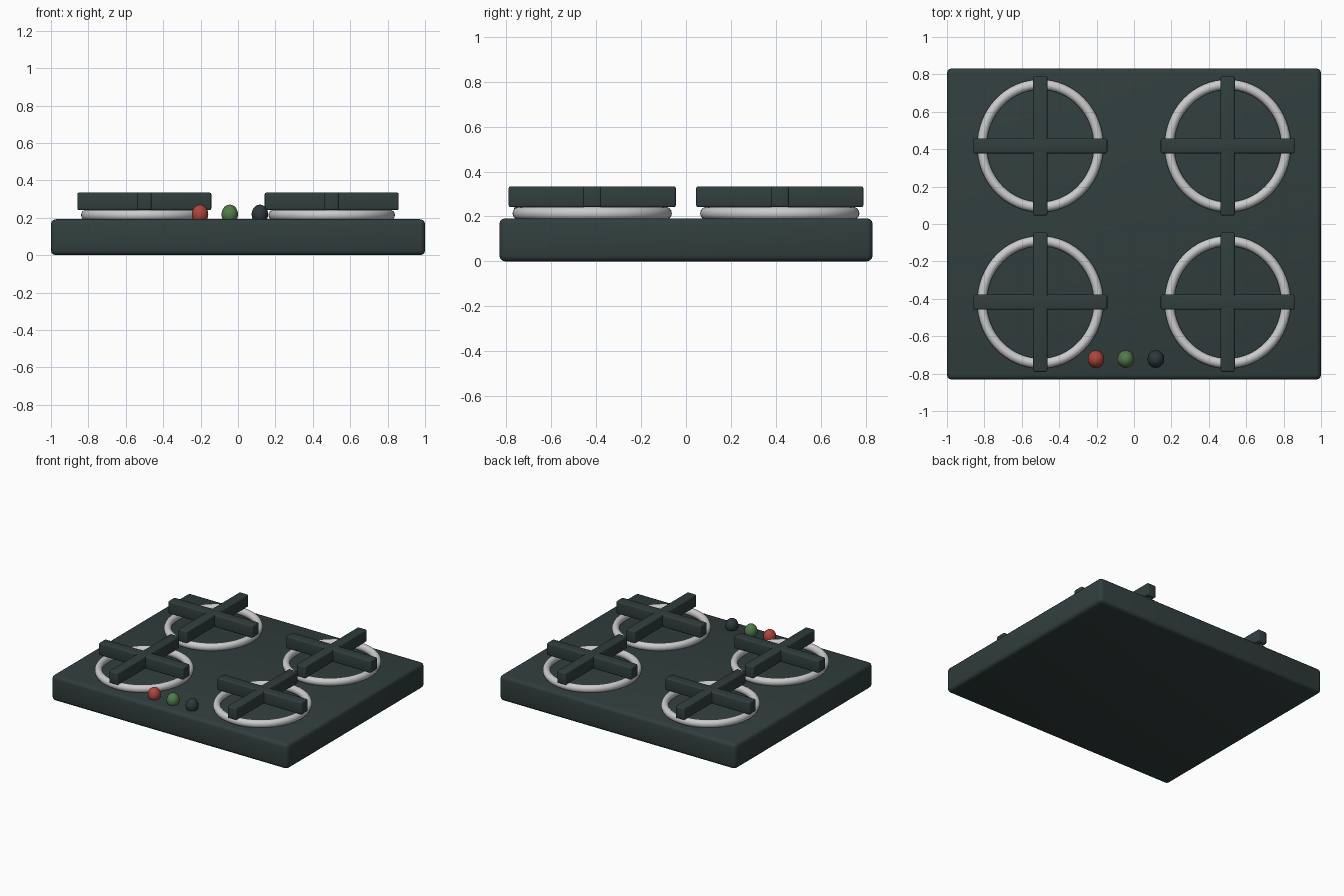
import bpy, math

if "Cube" in bpy.data.objects:
    bpy.data.objects.remove(bpy.data.objects["Cube"])


def material(name, rgb):
    m = bpy.data.materials.new(name)
    m.diffuse_color = (*rgb, 1)
    m.use_nodes = True
    m.node_tree.nodes["Principled BSDF"].inputs["Base Color"].default_value = m.diffuse_color
    return m


DARK = material("dark slate", (0.030, 0.048, 0.047))
STEEL = material("light steel", (0.60, 0.60, 0.61))
RED = material("red", (0.42, 0.062, 0.045))
GREEN = material("green", (0.085, 0.20, 0.068))
BLACK = material("blue black", (0.026, 0.040, 0.044))


def finish(name, mat):
    ob = bpy.context.object
    ob.name = name
    ob.data.materials.append(mat)
    bpy.ops.object.shade_smooth_by_angle(angle=math.radians(40))
    return ob


def box(name, loc, size, bevel, mat):
    bpy.ops.mesh.primitive_cube_add(size=1, location=loc)
    ob = bpy.context.object
    ob.scale = size
    bpy.ops.object.transform_apply(location=False, rotation=False, scale=True)
    mod = ob.modifiers.new("bevel", 'BEVEL')
    mod.width = bevel
    mod.segments = 3
    bpy.ops.object.modifier_apply(modifier=mod.name)
    return finish(name, mat)


# Hob body
box("hob_body", (0, 0, 0.096), (2.0, 1.664, 0.192), 0.026, DARK)

# Four burners: steel ring with a crossed pan support on top
for sx, side in ((-1, "left"), (1, "right")):
    for sy, row in ((-1, "front"), (1, "back")):
        x, y = sx * 0.501, sy * 0.418
        tag = f"{row}_{side}"
        bpy.ops.mesh.primitive_torus_add(
            location=(x, y, 0.214), major_radius=0.312, minor_radius=0.026,
            major_segments=64, minor_segments=16)
        bpy.context.object.scale = (1, 1.05, 1.1)
        finish(f"burner_ring_{tag}", STEEL)
        box(f"pan_support_across_{tag}", (x, y, 0.288), (0.716, 0.080, 0.093), 0.009, DARK)
        box(f"pan_support_along_{tag}", (x, y, 0.288), (0.076, 0.745, 0.093), 0.009, DARK)

# Three control knobs
for name, x, mat in (("red", -0.203, RED), ("green", -0.044, GREEN), ("black", 0.117, BLACK)):
    bpy.ops.mesh.primitive_uv_sphere_add(
        segments=32, ring_count=16, radius=1, location=(x, -0.722, 0.218))
    bpy.context.object.scale = (0.044, 0.047, 0.052)
    finish(f"control_knob_{name}", mat)
